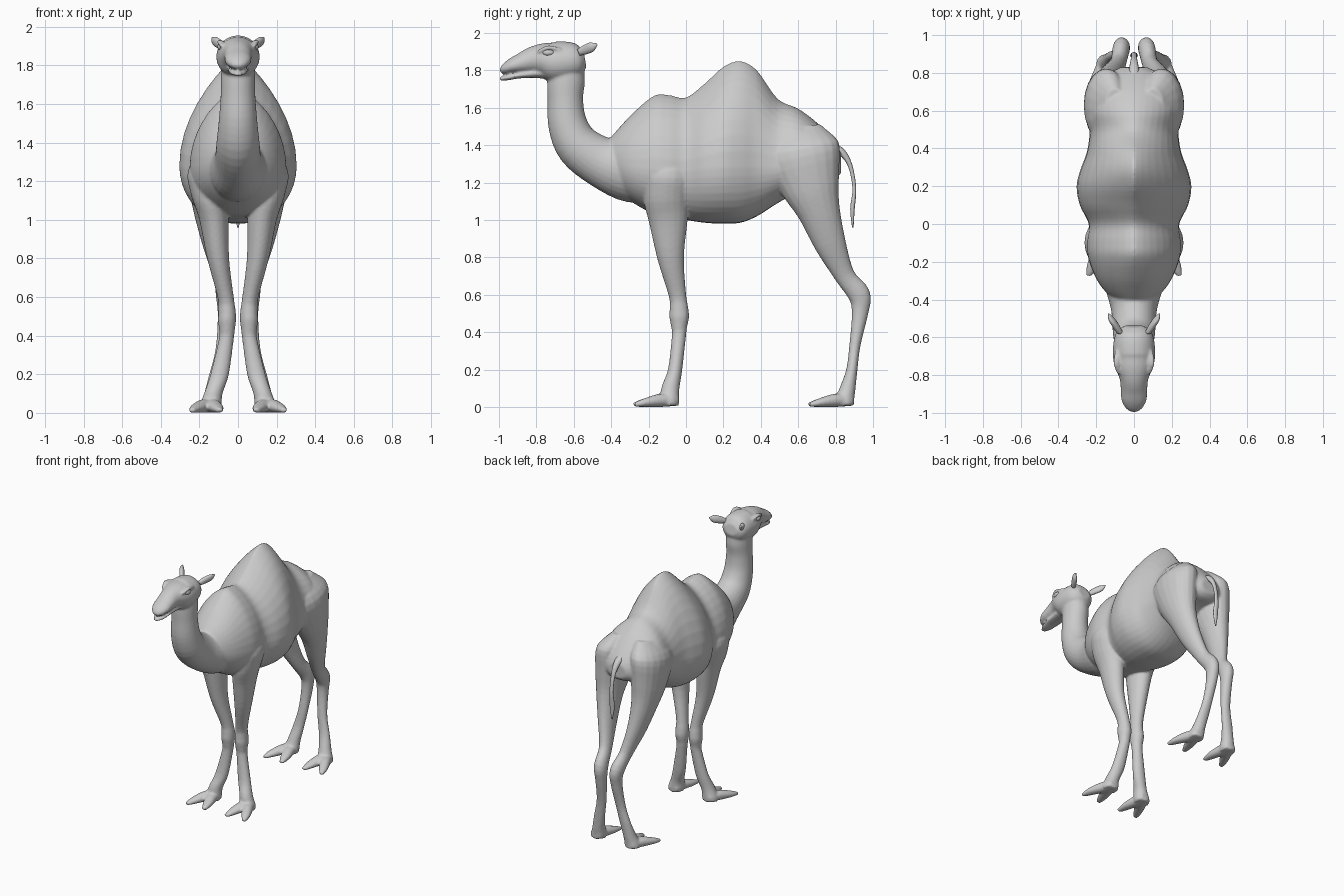
import bpy, bmesh, math
from mathutils import Vector


def spline(rows, steps=4):
    """Catmull-Rom interpolation of rows of numbers."""
    out = []
    for i in range(len(rows) - 1):
        p0, p1, p2 = rows[max(i - 1, 0)], rows[i], rows[i + 1]
        p3 = rows[min(i + 2, len(rows) - 1)]
        for s in range(steps):
            t = s / steps
            out.append([0.5 * (2 * b + (c - a) * t + (2 * a - 5 * b + 4 * c - d) * t * t
                               + (3 * b - a - 3 * c + d) * t ** 3)
                        for a, b, c, d in zip(p0, p1, p2, p3)])
    out.append(list(rows[-1]))
    return out


def skin(bm, loops):
    """Bridge equal-sized point loops and cap both ends."""
    rings = [[bm.verts.new(p) for p in loop] for loop in loops]
    n = len(rings[0])
    for a, b in zip(rings, rings[1:]):
        for i in range(n):
            j = (i + 1) % n
            bm.faces.new((a[i], a[j], b[j], b[i]))
    bm.faces.new(rings[0])
    bm.faces.new(rings[-1])


def tube(bm, rows, side=1, dy=0, n=20):
    """Rows are x, y, z, half width (x), half depth (across the path)."""
    rows = spline(rows)
    loops = []
    for i, (x, y, z, a, b) in enumerate(rows):
        p, q = rows[max(i - 1, 0)], rows[min(i + 1, len(rows) - 1)]
        v = Vector((0, -(q[2] - p[2]), q[1] - p[1])).normalized()
        a, b = max(a, 0.003), max(b, 0.003)
        loop = []
        for k in range(n):
            t = math.tau * k / n
            c = b * math.sin(t)
            loop.append((side * (x + a * math.cos(t)), y + dy + v.y * c, max(z + v.z * c, 0)))
        loops.append(loop)
    skin(bm, loops)


def barrel(bm, rows, n=40):
    """Upright sections: y, bottom, widest z, top, half width, upper taper."""
    loops = []
    for y, zb, zm, zt, w, k in spline(rows):
        loop = []
        for i in range(n):
            t = math.tau * i / n
            c, s = math.cos(t), math.sin(t)
            x = math.copysign(w * abs(c) ** (k if s > 0 else 0.9), c)
            loop.append((x, y, zm + s * (zt - zm if s > 0 else zm - zb)))
        loops.append(loop)
    skin(bm, loops)


def finish(bm, name):
    bmesh.ops.recalc_face_normals(bm, faces=bm.faces)
    for f in bm.faces:
        f.smooth = True
    me = bpy.data.meshes.new(name)
    bm.to_mesh(me)
    bm.free()
    ob = bpy.data.objects.new(name, me)
    bpy.context.collection.objects.link(ob)
    return ob


body = bmesh.new()

# Torso with shoulder rise, hump and rump
barrel(body, [
    (-.42, 1.22, 1.31, 1.42, .08, 1), (-.36, 1.15, 1.30, 1.49, .15, 1),
    (-.28, 1.09, 1.28, 1.575, .205, 1.1), (-.17, 1.03, 1.27, 1.665, .245, 1.35),
    (-.09, 1.015, 1.26, 1.668, .25, 1.4), (0, 1.0, 1.26, 1.655, .24, 1.4),
    (.10, .985, 1.27, 1.73, .287, 1.5), (.20, .98, 1.28, 1.82, .304, 1.7),
    (.29, .985, 1.28, 1.85, .283, 1.7), (.38, 1.02, 1.28, 1.80, .25, 1.6),
    (.49, 1.09, 1.28, 1.648, .235, 1.35), (.60, 1.15, 1.32, 1.595, .245, 1.2),
    (.70, 1.2, 1.32, 1.52, .22, 1.1), (.79, 1.22, 1.3, 1.42, .14, 1),
    (.83, 1.25, 1.3, 1.36, .07, 1)])

# Neck
tube(body, [
    (0, -.625, 1.84, .08, .08), (0, -.64, 1.75, .088, .1), (0, -.645, 1.64, .09, .095),
    (0, -.632, 1.51, .1, .105), (0, -.575, 1.395, .112, .12), (0, -.45, 1.31, .122, .137),
    (0, -.3, 1.27, .16, .175), (0, -.15, 1.28, .15, .18)], n=28)

# Skull and upper muzzle
tube(body, [
    (0, -.54, 1.86, .05, .04), (0, -.57, 1.855, .09, .083), (0, -.62, 1.85, .108, .103),
    (0, -.70, 1.845, .112, .11), (0, -.76, 1.857, .1, .09), (0, -.82, 1.855, .076, .072),
    (0, -.88, 1.838, .07, .055), (0, -.93, 1.823, .067, .042), (0, -.97, 1.805, .047, .027),
    (0, -.99, 1.79, .02, .012)], n=28)

# Lower jaw
tube(body, [
    (0, -.70, 1.79, .07, .045), (0, -.80, 1.783, .058, .024), (0, -.89, 1.773, .052, .016),
    (0, -.95, 1.761, .042, .014), (0, -.997, 1.754, .014, .01)])

TOES = [
    [(.14, -.04, .035, .036, .028), (.175, -.13, .036, .042, .036),
     (.212, -.21, .025, .036, .025), (.24, -.275, .012, .016, .012)],
    [(.14, -.04, .035, .036, .028), (.13, -.13, .036, .042, .036),
     (.11, -.21, .025, .036, .025), (.095, -.28, .012, .016, .012)]]

for side in (1, -1):
    # Brow ridge
    tube(body, [(.08, -.79, 1.898, .012, .01), (.094, -.735, 1.922, .016, .012),
                (.088, -.67, 1.908, .012, .01)], side)
    # Front leg
    tube(body, [
        (.13, -.12, 1.42, .03, .05), (.158, -.10, 1.26, .1, .125), (.15, -.105, 1.13, .093, .125),
        (.125, -.095, 1.0, .076, .105), (.103, -.082, .8, .057, .072),
        (.064, -.046, .6, .042, .047), (.057, -.038, .53, .045, .05),
        (.057, -.036, .48, .047, .053), (.057, -.037, .43, .041, .043),
        (.061, -.038, .38, .039, .038), (.095, -.058, .2, .048, .038),
        (.128, -.083, .1, .048, .048), (.142, -.088, .04, .058, .052),
        (.145, -.088, .008, .055, .05)], side)
    # Hind leg
    tube(body, [
        (.1, .60, 1.5, .06, .12), (.14, .615, 1.38, .118, .205), (.15, .66, 1.2, .108, .165),
        (.148, .71, 1.05, .084, .116), (.124, .772, .87, .06, .085), (.085, .85, .7, .043, .055),
        (.068, .926, .6, .046, .06), (.065, .93, .5, .04, .044), (.08, .903, .33, .037, .03),
        (.108, .887, .2, .042, .03), (.13, .865, .1, .046, .042), (.142, .85, .04, .056, .05),
        (.145, .85, .008, .054, .05)], side)
    # Split feet, front and hind
    for dy in (0, .935):
        for toe in TOES:
            tube(body, toe, side, dy)

ob = finish(body, "body")
mod = ob.modifiers.new("blend", 'REMESH')
mod.mode = 'VOXEL'
mod.voxel_size = 0.008
mod.use_smooth_shade = True
mod = ob.modifiers.new("soften", 'SMOOTH')
mod.factor = 0.5
mod.iterations = 5

# Tail
bm = bmesh.new()
tube(bm, [(0, .78, 1.39, .03, .025), (0, .835, 1.36, .024, .02), (0, .878, 1.29, .016, .012),
          (0, .9, 1.17, .015, .01), (0, .89, 1.06, .02, .012), (0, .892, .96, .004, .004)], n=12)
finish(bm, "tail")

for side, label in ((1, "left"), (-1, "right")):
    # Ear
    bm = bmesh.new()
    tube(bm, [(.075, -.575, 1.895, .018, .018), (.096, -.54, 1.91, .02, .026),
              (.118, -.505, 1.925, .018, .026), (.134, -.475, 1.94, .004, .005)], side, n=14)
    finish(bm, "ear_" + label)
    # Eye
    bm = bmesh.new()
    bmesh.ops.create_uvsphere(bm, u_segments=20, v_segments=12, radius=0.027)
    bmesh.ops.scale(bm, vec=(.7, 1.2, .7), verts=bm.verts)
    bmesh.ops.translate(bm, vec=(side * .088, -.735, 1.895), verts=bm.verts)
    finish(bm, "eye_" + label)
